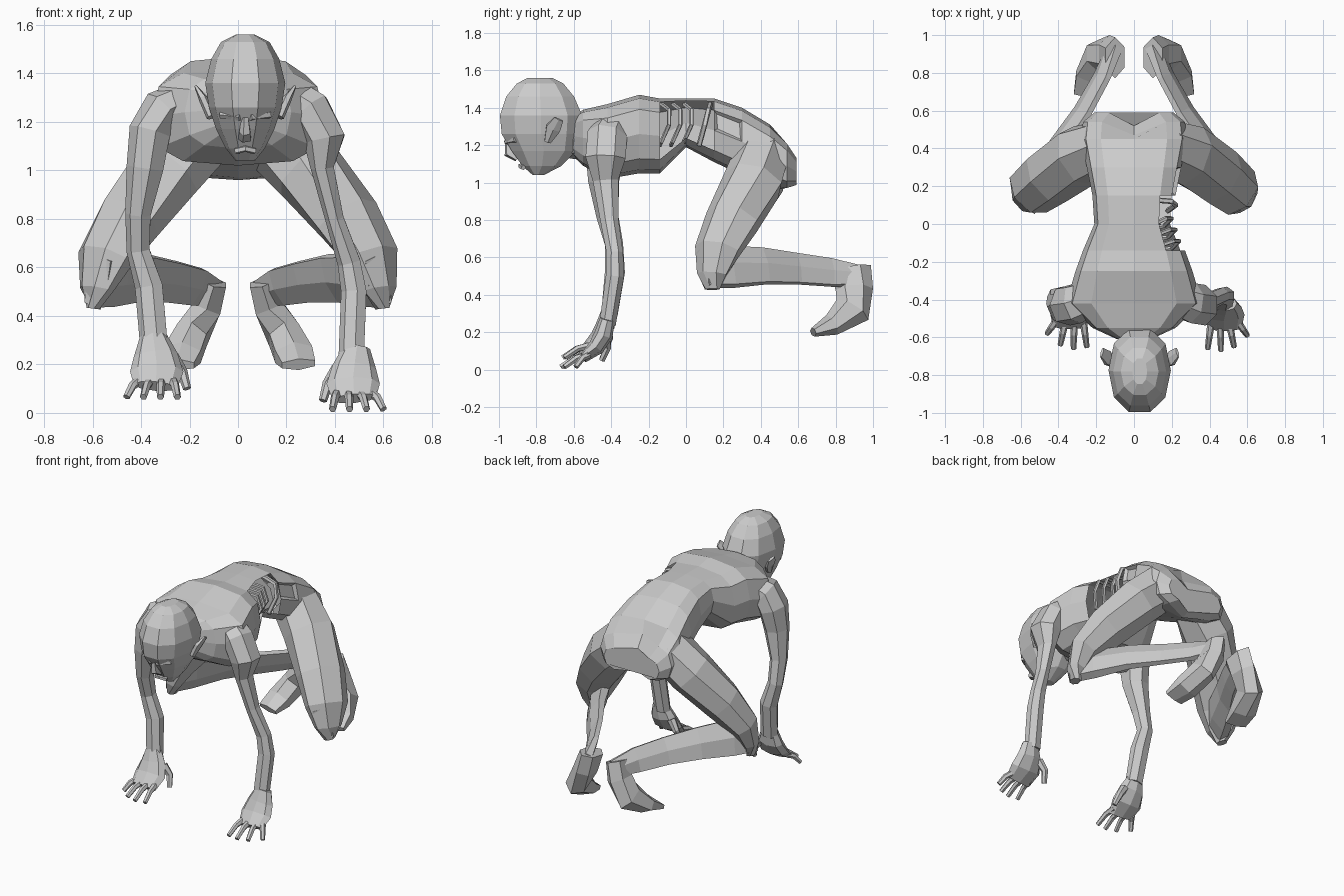
import bpy
import bmesh
from math import cos, sin, tau
from mathutils import Vector

cube = bpy.data.objects.get("Cube")
if cube:
    bpy.data.objects.remove(cube)

skin = bpy.data.materials.new("grey_skin")
skin.use_nodes = True
grey = (0.6, 0.6, 0.6, 1)
skin.diffuse_color = grey
skin.node_tree.nodes["Principled BSDF"].inputs["Base Color"].default_value = grey

X, Y, Z = Vector((1, 0, 0)), Vector((0, 1, 0)), Vector((0, 0, 1))


def finish(name, bm):
    """Turn a bmesh into a flat shaded object."""
    bmesh.ops.recalc_face_normals(bm, faces=bm.faces)
    mesh = bpy.data.meshes.new(name)
    bm.to_mesh(mesh)
    bm.free()
    mesh.materials.append(skin)
    obj = bpy.data.objects.new(name, mesh)
    bpy.context.collection.objects.link(obj)
    return obj


def soft(value, power):
    return abs(value) ** power * (1 if value > 0 else -1)


def loft(stations, sides=6, ref=Z, fixed=None, power=1.0, mirror=1, bm=None):
    """Skin rings of (x, y, z, radius_u, radius_v) along a path."""
    bm = bm or bmesh.new()
    points = [Vector((s[0] * mirror, s[1], s[2])) for s in stations]
    rings = []
    for i, point in enumerate(points):
        ahead = points[min(i + 1, len(points) - 1)]
        behind = points[max(i - 1, 0)]
        along = fixed or (ahead - behind).normalized()
        u = ref.cross(along).normalized()
        v = along.cross(u)
        ring = []
        for k in range(sides):
            a = tau * k / sides
            offset = u * stations[i][3] * soft(cos(a), power) + v * stations[i][4] * soft(sin(a), power)
            ring.append(bm.verts.new(point + offset))
        rings.append(ring)
    for low, high in zip(rings, rings[1:]):
        for k in range(sides):
            n = (k + 1) % sides
            bm.faces.new((low[k], low[n], high[n], high[k]))
    bm.faces.new(rings[0][::-1])
    bm.faces.new(rings[-1])
    return bm


def tube(bm, path, radius, sides=5, taper=1.0, ref=Z):
    last = len(path) - 1
    stations = [(*p, radius * (1 - (1 - taper) * i / last), radius * (1 - (1 - taper) * i / last))
                for i, p in enumerate(path)]
    return loft(stations, sides, ref, bm=bm)


# Torso, running from the neck back to the buttocks
torso = loft([
    (0, -.61, 1.25, .09, .10),
    (0, -.55, 1.24, .22, .15),
    (0, -.42, 1.22, .36, .20),
    (0, -.25, 1.26, .31, .21),
    (0, -.14, 1.25, .27, .20),
    (0, 0, 1.32, .21, .13),
    (0, .15, 1.28, .22, .17),
    (0, .30, 1.22, .25, .18),
    (0, .45, 1.14, .28, .17),
    (0, .54, 1.09, .27, .13),
    (0, .59, 1.06, .21, .08),
], sides=12, fixed=Y, power=.67)
# Cleft between the buttocks
for vert in torso.verts:
    if vert.co.y > .5 and abs(vert.co.x) < .02:
        vert.co.y -= .07
# Torn opening in the left flank
torso.faces.ensure_lookup_table()
torn = [f for f in torso.faces
        if -.15 < f.calc_center_median().y < .14
        and f.calc_center_median().x > .1 and f.calc_center_median().z > 1.22]
bmesh.ops.delete(torso, geom=torn, context='FACES')
# Square wound on the left hip
spot = Vector((.2, .22, 1.33))
wound = min(torso.faces, key=lambda f: (f.calc_center_median() - spot).length)
bmesh.ops.recalc_face_normals(torso, faces=torso.faces)
bmesh.ops.inset_individual(torso, faces=[wound], thickness=.02, depth=-.02)
finish("torso", torso)

# Exposed ribs curling out of the opening
ribs = bmesh.new()
for i in range(3):
    y = -.11 + .06 * i
    reach = .24 - .02 * i
    tube(ribs, [(.09, y - .02, 1.42), (reach - .03, y + .02, 1.39), (reach, y + .02, 1.31),
                (reach - .04, y - .02, 1.22), (.1, y - .03, 1.2)], .012, ref=Y)
finish("ribs", ribs)
# Exposed rim of the pelvis
rim = bmesh.new()
tube(rim, [(.08, .13, 1.42), (.2, .12, 1.39), (.22, .1, 1.31), (.18, .07, 1.2)], .015, ref=Y)
finish("pelvis_rim", rim)

# Neck
finish("neck", loft([(0, -.5, 1.24, .15, .13), (.02, -.62, 1.23, .09, .10),
                     (.03, -.72, 1.24, .08, .08)], sides=8))

# Head, stacked from chin to crown
finish("head", loft([
    (.03, -.79, 1.04, .04, .03),
    (.03, -.77, 1.09, .08, .11),
    (.03, -.76, 1.17, .12, .18),
    (.03, -.775, 1.26, .15, .22),
    (.03, -.775, 1.36, .165, .23),
    (.03, -.78, 1.46, .14, .19),
    (.03, -.78, 1.53, .10, .13),
    (.03, -.78, 1.56, .04, .07),
], sides=10, ref=Y, fixed=Z, power=.9))

# Face: nose, brows, lips and ears
finish("nose", loft([(.03, -.95, 1.22, .015, .02), (.03, -.94, 1.16, .025, .035),
                     (.03, -.90, 1.13, .03, .02)], sides=5, ref=Y))
face = bmesh.new()
for side in (-1, 1):
    tube(face, [(.03 + side * .02, -.96, 1.22), (.03 + side * .1, -.91, 1.23)], .016)
finish("brows", face)
lips = bmesh.new()
tube(lips, [(-.01, -.87, 1.08), (.03, -.885, 1.09), (.07, -.87, 1.08)], .014)
finish("lips", lips)
for side, name in ((-1, "right_ear"), (1, "left_ear")):
    ear = loft([(.14, -.74, 1.22, .02, .02), (.17, -.71, 1.29, .02, .045),
                (.20, -.68, 1.34, .008, .03)], sides=6, ref=Y, mirror=side)
    bmesh.ops.translate(ear, verts=ear.verts, vec=X * .03)
    finish(name, ear)

# Arms: the left one is thinner
finish("right_arm", loft([
    (-.20, -.38, 1.31, .07, .09),
    (-.31, -.42, 1.25, .09, .11),
    (-.36, -.43, 1.16, .09, .11),
    (-.38, -.44, 1.01, .08, .085),
    (-.41, -.42, .82, .055, .06),
    (-.41, -.385, .67, .05, .05),
    (-.365, -.38, .52, .06, .055),
    (-.345, -.41, .29, .06, .045),
], sides=7, ref=Y))
finish("left_arm", loft([
    (.20, -.38, 1.32, .08, .09),
    (.30, -.42, 1.25, .09, .11),
    (.36, -.43, 1.13, .09, .11),
    (.35, -.43, 1.01, .05, .07),
    (.40, -.41, .80, .04, .05),
    (.46, -.38, .62, .05, .045),
    (.48, -.38, .50, .055, .05),
    (.47, -.42, .24, .055, .045),
], sides=7, ref=Y))


def hand(side, name, shift):
    """Palm, four jointed fingers and a thumb pressed to the ground."""
    bm = loft([(.35, -.41, .32, .055, .04), (.34, -.43, .24, .09, .05),
               (.335, -.47, .17, .11, .045), (.34, -.54, .11, .09, .025)], sides=8, ref=Y)
    tips = [(.46, -.58), (.39, -.64), (.32, -.66), (.25, -.65)]
    for i, (x, y) in enumerate(tips):
        base = Vector((.41 - .047 * i, -.51, .13))
        tip = Vector((x, y, .065))
        mid = base.lerp(tip, .5) + Z * .015
        tube(bm, [base, mid, tip], .021, sides=6, taper=.7)
    tube(bm, [(.27, -.42, .23), (.23, -.41, .17), (.21, -.44, .10)], .028, sides=6, taper=.6, ref=Y)
    for vert in bm.verts:
        vert.co = Vector((vert.co.x * side, vert.co.y, vert.co.z)) + shift
    finish(name, bm)


hand(-1, "right_hand", Vector((0, 0, 0)))
hand(1, "left_hand", Vector((.14, -.01, -.05)))

# Legs, folded with the knees spread wide
for side, name in ((-1, "right"), (1, "left")):
    finish(name + "_thigh", loft([
        (.14, .41, 1.15, .15, .15),
        (.29, .36, 1.00, .17, .15),
        (.45, .25, .80, .16, .13),
        (.55, .17, .64, .14, .10),
        (.585, .14, .51, .09, .06),
        (.595, .14, .43, .04, .03),
    ], sides=7, mirror=side))
    finish(name + "_shin", loft([
        (.58, .09, .54, .05, .12),
        (.50, .23, .55, .055, .13),
        (.39, .42, .555, .04, .115),
        (.27, .60, .54, .03, .10),
        (.17, .78, .52, .03, .09),
        (.10, .94, .50, .045, .06),
    ], sides=6, ref=Vector((-.4 * side, -.2, 1)), mirror=side))
    finish(name + "_foot", loft([
        (.10, .88, .54, .11, .06),
        (.13, .90, .43, .10, .07),
        (.19, .89, .32, .10, .075),
        (.23, .78, .24, .06, .09),
        (.25, .68, .20, .025, .08),
    ], sides=6, ref=X, mirror=side))
